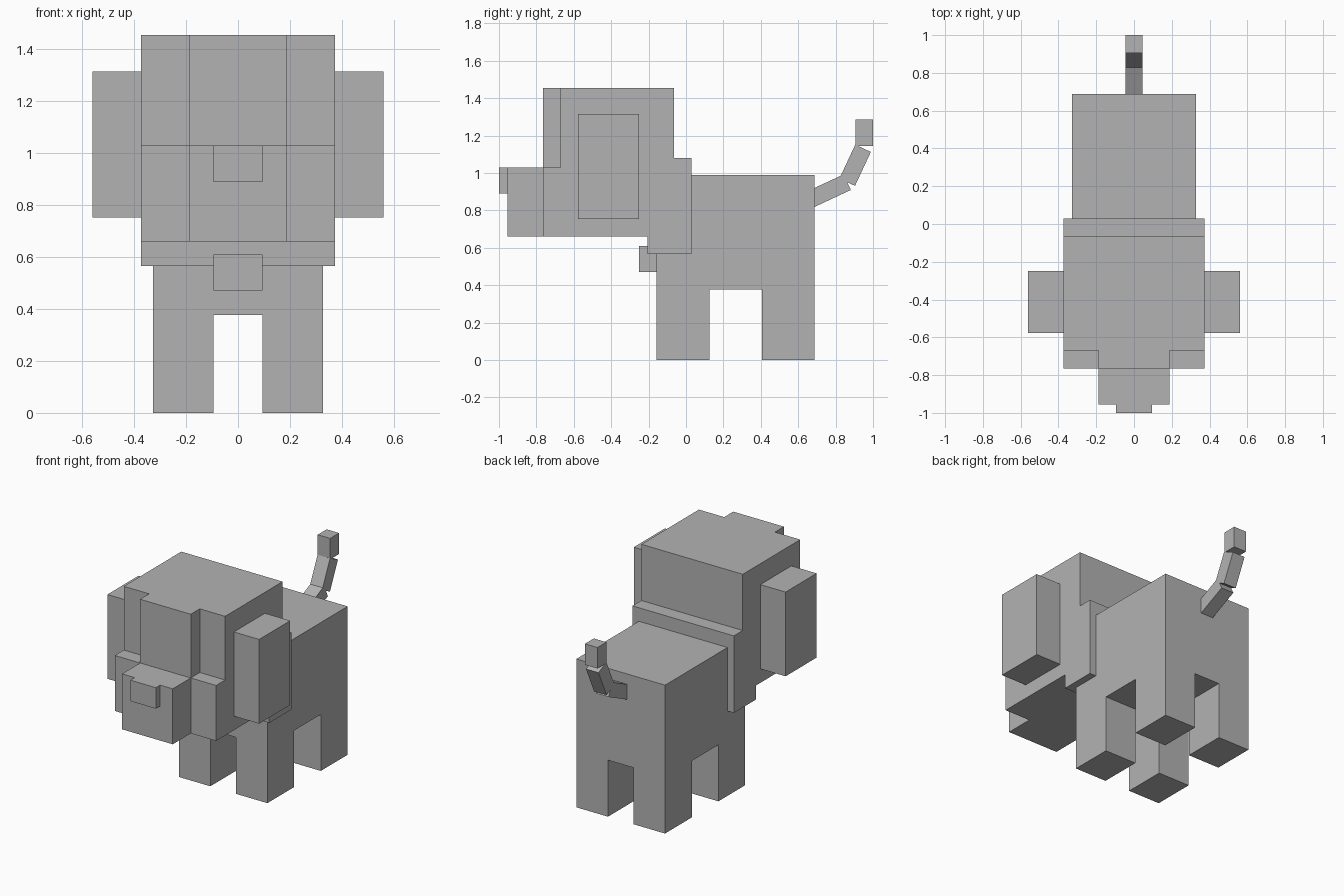
import bpy
from math import radians, sin, cos
from mathutils import Vector

default_cube = bpy.data.objects.get("Cube")
if default_cube:
    bpy.data.objects.remove(default_cube, do_unlink=True)

# One plain grey for the whole animal
grey = bpy.data.materials.new("plain grey")
grey.use_nodes = True
colour = (0.45, 0.45, 0.45, 1)
grey.diffuse_color = colour
grey.node_tree.nodes["Principled BSDF"].inputs["Base Color"].default_value = colour


def block(name, size, centre, tilt=0):
    """Add a box of the given size, tilted about the x axis."""
    bpy.ops.mesh.primitive_cube_add(size=1, location=centre, rotation=(tilt, 0, 0))
    obj = bpy.context.object
    obj.name = name
    obj.scale = size
    bpy.ops.object.transform_apply(location=False, rotation=False, scale=True)
    obj.data.materials.append(grey)
    return obj


def span(name, x, y, z):
    """Add a box from (low, high) ranges along each axis."""
    ranges = (x, y, z)
    size = [high - low for low, high in ranges]
    centre = [(high + low) / 2 for low, high in ranges]
    return block(name, size, centre)


def central(name, half_width, y, z):
    """Add a box centred on the symmetry plane."""
    return span(name, (-half_width, half_width), y, z)


def pair(name, x, y, z):
    """Add a left box and its mirrored right twin."""
    span("left_" + name, x, y, z)
    span("right_" + name, (-x[1], -x[0]), y, z)


# Body and legs
central("body", 0.327, (-0.157, 0.688), (0.377, 0.99))
pair("front_leg", (0.094, 0.327), (-0.157, 0.125), (0, 0.377))
pair("back_leg", (0.094, 0.327), (0.406, 0.688), (0, 0.377))

# Collar with its tag
central("collar", 0.374, (-0.205, 0.03), (0.566, 1.08))
central("collar_tag", 0.094, (-0.25, -0.157), (0.472, 0.61))

# Head: the brow stands proud between the recessed eye areas
central("head", 0.374, (-0.67, -0.064), (0.66, 1.455))
central("brow", 0.187, (-0.765, -0.67), (1.03, 1.455))
central("cheeks", 0.374, (-0.765, -0.67), (0.66, 1.03))
central("muzzle", 0.187, (-0.955, -0.765), (0.66, 1.03))
central("nose", 0.094, (-1, -0.955), (0.89, 1.03))
pair("ear", (0.374, 0.56), (-0.577, -0.25), (0.753, 1.315))

# Tail: two tilted segments meeting at a joint, then an upright tip
thickness = 0.092
joint = Vector((0, 0.862, 0.951))


def tail_segment(name, length, angle, direction):
    """Add a segment running from the joint along its own axis."""
    axis = Vector((0, cos(angle), sin(angle)))
    centre = joint + axis * direction * length / 2
    block(name, (thickness, length, thickness), centre, angle)


tail_segment("tail_base", 0.22, radians(25), -1)
tail_segment("tail_middle", 0.2, radians(65), 1)
central("tail_tip", thickness / 2, (0.906, 1), (1.145, 1.285))
